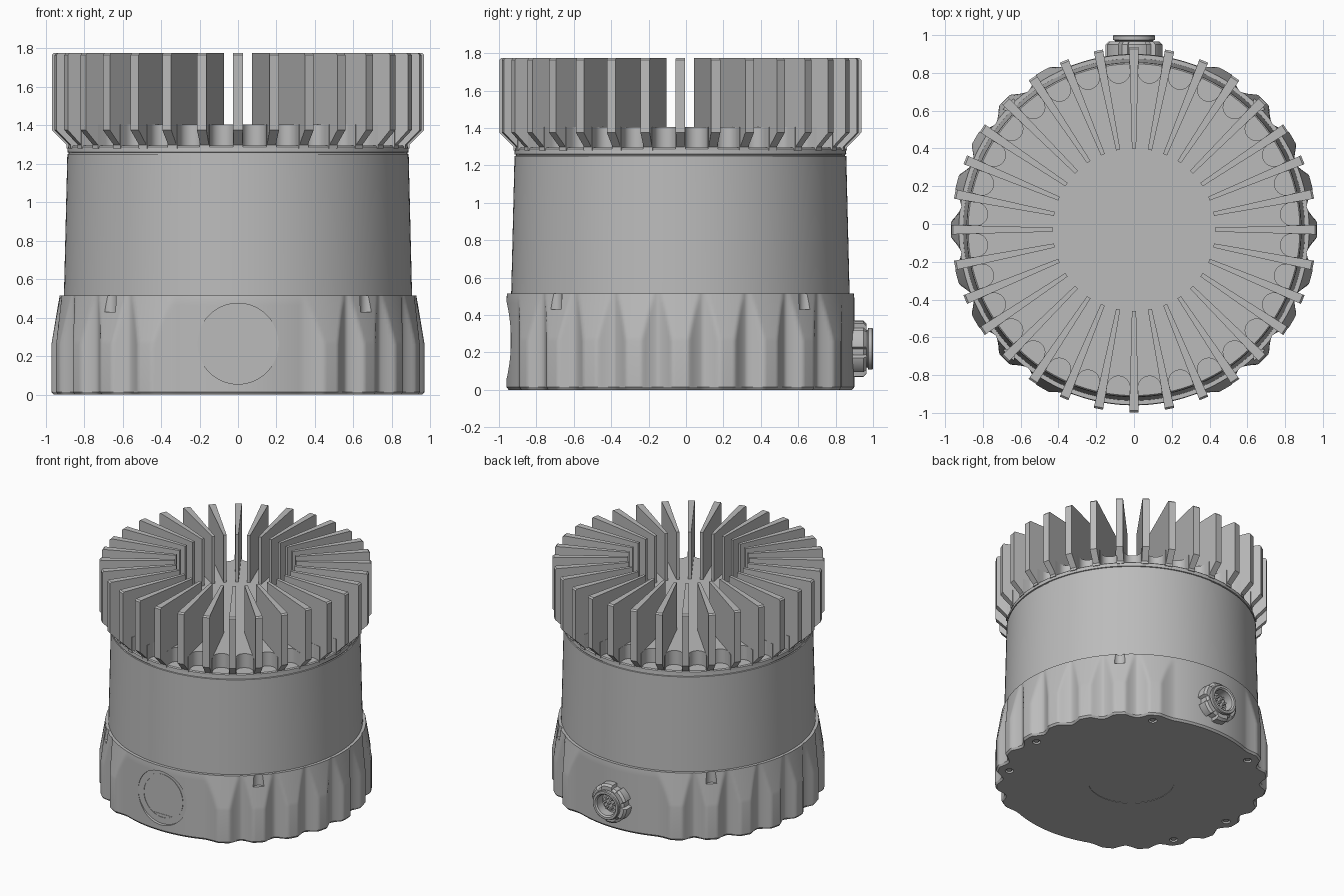
import bpy, bmesh, math
from mathutils import Matrix, Vector

cube = bpy.data.objects.get("Cube")
if cube:
    bpy.data.objects.remove(cube)

AXIS_Y = -0.03          # the housing axis; the connector sticks out behind
FINS = 32
PITCH = 2 * math.pi / FINS
GREY = (0.5, 0.5, 0.5, 1)

metal = bpy.data.materials.new("grey_metal")
metal.use_nodes = True
metal.diffuse_color = GREY
metal.node_tree.nodes["Principled BSDF"].inputs["Base Color"].default_value = GREY


def finish(name, bm, matrix=None, angle=30):
    bmesh.ops.remove_doubles(bm, verts=bm.verts, dist=1e-5)
    bmesh.ops.recalc_face_normals(bm, faces=bm.faces)
    mesh = bpy.data.meshes.new(name)
    bm.to_mesh(mesh)
    bm.free()
    mesh.materials.append(metal)
    mesh.transform(matrix or Matrix.Translation((0, AXIS_Y, 0)))
    obj = bpy.data.objects.new(name, mesh)
    bpy.context.collection.objects.link(obj)
    activate(obj)
    bpy.ops.object.shade_smooth_by_angle(angle=math.radians(angle))
    return obj


def activate(obj):
    bpy.ops.object.select_all(action='DESELECT')
    obj.select_set(True)
    bpy.context.view_layer.objects.active = obj


def skin(bm, rings, closed=False):
    """Bridge equal rings of points; cap both ends unless closed."""
    loops = [[bm.verts.new(p) for p in ring] for ring in rings]
    pairs = list(zip(loops, loops[1:]))
    if closed:
        pairs.append((loops[-1], loops[0]))
    else:
        bm.faces.new(loops[0])
        bm.faces.new(loops[-1])
    n = len(loops[0])
    for a, b in pairs:
        for i in range(n):
            bm.faces.new((a[i], a[(i + 1) % n], b[(i + 1) % n], b[i]))


def circle(r, z, n):
    return [(r * math.cos(2 * math.pi * i / n), r * math.sin(2 * math.pi * i / n), z)
            for i in range(n)]


def lathe(name, profile, n=128, matrix=None, closed=False):
    bm = bmesh.new()
    skin(bm, [circle(r, z, n) for r, z in profile], closed)
    return finish(name, bm, matrix)


def cut(target, matrix, radius, depth, n=48):
    cutter = lathe("cutter", [(radius, 0), (radius, depth)], n, matrix)
    mod = target.modifiers.new("cut", 'BOOLEAN')
    mod.object = cutter
    mod.solver = 'EXACT'
    activate(target)
    bpy.ops.object.modifier_apply(modifier=mod.name)
    bpy.data.objects.remove(cutter)


def polar(r, deg, z):
    a = math.radians(deg)
    return Matrix.Translation((r * math.cos(a), AXIS_Y + r * math.sin(a), z))


# Base: gripping lobes every 15 degrees on both sides, plain front and back
def lobe_radius(deg):
    fold = abs((deg + 90) % 180 - 90)
    near = min(60, 15 * round(fold / 15))
    t = min(1, max(0, abs(fold - near) - 2.5) / (7 if fold > 60 else 5))
    return 0.93 + 0.04 * (1 - t) ** 1.6 - (0.008 * t if fold < 60 else 0)


def base_ring(z, shrink=0.0):
    cone = 0.97 - 0.043 * max(0, z - 0.26) / 0.255
    ring = []
    for i in range(480):
        r = min(cone, lobe_radius(i * 0.75)) - shrink
        a = math.radians(i * 0.75)
        ring.append((r * math.cos(a), r * math.sin(a), z))
    return ring


bm = bmesh.new()
heights = [0.015, 0.26] + [0.26 + 0.0255 * k for k in range(1, 11)]
skin(bm, [base_ring(0, 0.012)] + [base_ring(z) for z in heights])
base = finish("base", bm)

# Round flat on the front of the base, with a fine inner ring and a tab
front = Matrix.Translation((0, -0.935, 0.265)) @ Matrix.Rotation(math.pi / 2, 4, 'X')
cut(base, front, 0.21, 0.1, 64)
lathe("front_ring", [(0.16, -0.01), (0.16, 0.003), (0.178, 0.003), (0.178, -0.01)],
      64, front, True)
bm = bmesh.new()
tab = [(-0.08, -0.135), (0.08, -0.135), (0.04, -0.155), (-0.04, -0.155)]
skin(bm, [[(x, y, z) for x, y in tab] for z in (-0.01, 0.003)])
finish("front_tab", bm, front)

# Pockets at the four diagonals, screw holes and disc mark underneath
for deg in (45, 135, 225, 315):
    cut(base, polar(0.955, deg, 0.43), 0.042, 0.2, 24)
for deg in (0, 60, 120, 180, 210, 330):
    cut(base, polar(0.88, deg, -0.05), 0.03, 0.07, 20)
    lathe("base_screw", [(0.02, 0.006), (0.02, 0.03)], 16, polar(0.88, deg, 0))
cut(base, polar(0, 0, -0.05), 0.307, 0.053, 64)
activate(base)
bpy.ops.object.shade_smooth_by_angle(angle=math.radians(30))

# Main housing with a fine groove under its top edge
lathe("housing", [(0.905, 0.5), (0.887, 1.25), (0.88, 1.252), (0.88, 1.258),
                  (0.887, 1.26), (0.885, 1.288), (0.878, 1.295)])

# Deck scalloped between the fins
outline = []
for k in range(FINS):
    mid = (k + 0.5) * PITCH
    centre = Vector((0.84, 0))
    notch = [Vector((0.89, -0.061))]
    notch += [centre + Vector((-math.cos(t), math.sin(t))) * 0.061
              for t in [math.pi * (i / 12 - 0.5) for i in range(13)]]
    notch.append(Vector((0.89, 0.061)))
    outline += [Matrix.Rotation(mid, 2) @ p for p in notch]
bm = bmesh.new()
skin(bm, [[(p.x, p.y, z) for p in outline] for z in (1.28, 1.405)])
finish("scalloped_deck", bm)

# Cooling fins, thicker towards the outside
fin_side = [(0.43, 1.3), (0.43, 1.775), (0.957, 1.775), (0.967, 1.765),
            (0.967, 1.375), (0.885, 1.292)]


def half_width(r):
    return 0.011 + 0.014 * (r - 0.43) / 0.537


for k in range(FINS):
    bm = bmesh.new()
    skin(bm, [[(r, s * half_width(r), z) for r, z in fin_side] for s in (-1, 1)])
    finish("cooling_fin", bm, Matrix.Translation((0, AXIS_Y, 0)) @ Matrix.Rotation(k * PITCH, 4, 'Z'))

# Rear connector: notched nut, open barrel, insert and pins
back = Matrix.Translation((0, 0.88, 0.22)) @ Matrix.Rotation(-math.pi / 2, 4, 'X')


def nut_ring(z, shrink):
    ring = []
    for i in range(96):
        r = (0.15 if i % 16 > 4 else 0.128) - shrink
        a = 2 * math.pi * i / 96
        ring.append((r * math.cos(a), r * math.sin(a), z))
    return ring


bm = bmesh.new()
skin(bm, [nut_ring(-0.03, 0), nut_ring(0.07, 0), nut_ring(0.085, 0.015),
          circle(0.09, 0.085, 96), circle(0.09, -0.03, 96)], True)
finish("connector_nut", bm, back)
lathe("connector_barrel", [(0.1, 0), (0.1, 0.09), (0.112, 0.095), (0.112, 0.115),
                           (0.107, 0.12), (0.09, 0.12), (0.08, 0.11), (0.08, 0)], 48, back, True)
lathe("connector_insert", [(0.082, 0), (0.082, 0.04)], 48, back)
lathe("connector_core", [(0.06, 0.03), (0.06, 0.06)], 48, back)
for k in range(7):
    spot = Vector((0.04, 0, 0)) if k else Vector((0, 0, 0))
    spot.rotate(Matrix.Rotation(k * math.pi / 3, 3, 'Z'))
    lathe("connector_pin", [(0.009, 0.05), (0.009, 0.085)], 12, back @ Matrix.Translation(spot))
